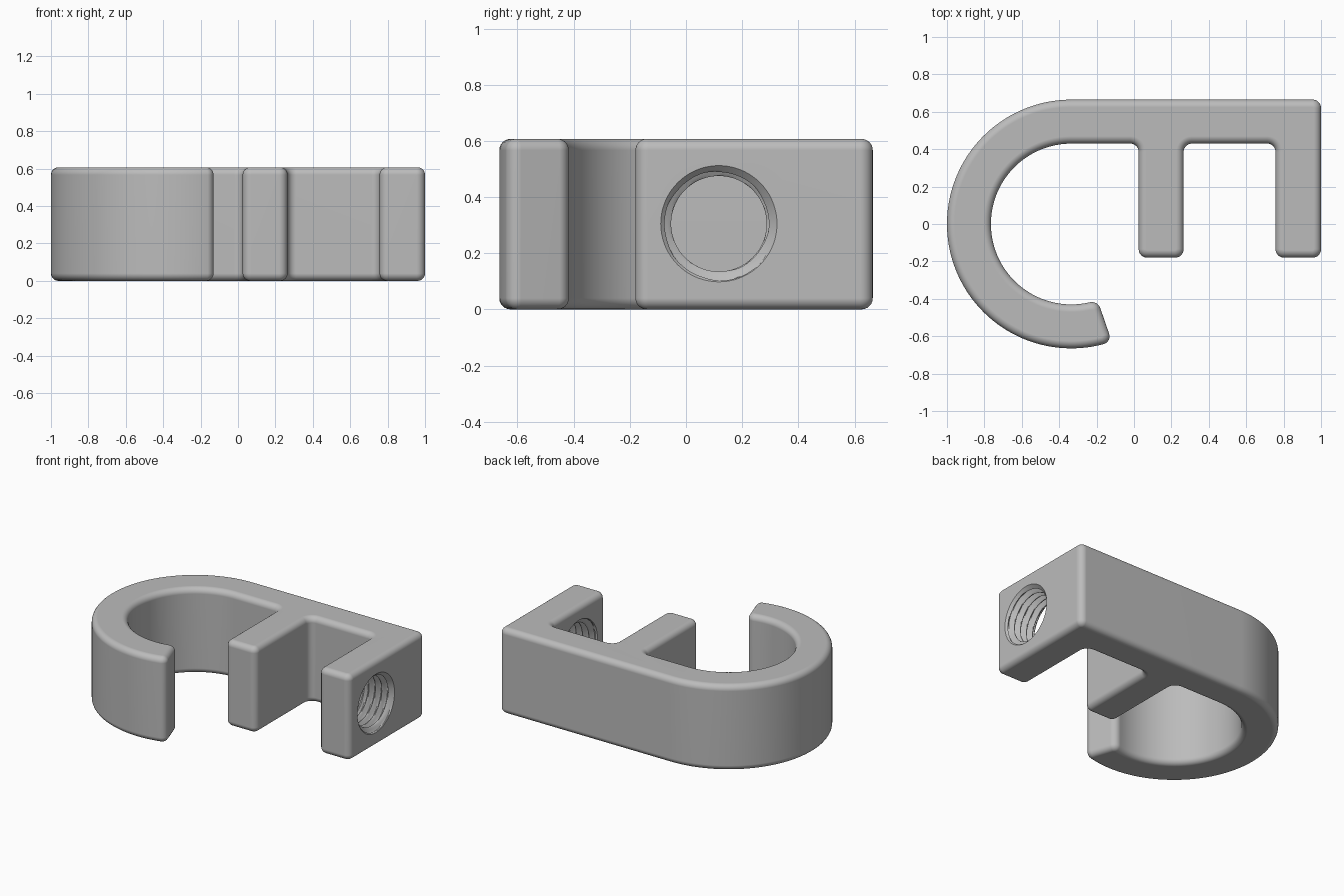
import bpy, bmesh, math
from mathutils import Vector

cube = bpy.data.objects.get("Cube")
if cube:
    bpy.data.objects.remove(cube, do_unlink=True)

HEIGHT, ROUND, FILLET = 0.607, 0.04, 0.045
CENTRE, R_OUT, R_IN = Vector((-0.335, 0)), 0.665, 0.43
END = math.radians(289)                  # angle where the hook stops
HOLE_Y, HOLE_Z, MINOR, MOUTH, PITCH = 0.117, 0.305, 0.17, 0.207, 0.05
PRONG_IN, PRONG_OUT = 0.757, 1.0

grey = bpy.data.materials.new("plain grey")
grey.use_nodes = True
grey.diffuse_color = (0.5, 0.5, 0.5, 1)
bsdf = grey.node_tree.nodes["Principled BSDF"]
bsdf.inputs["Base Color"].default_value = grey.diffuse_color
bsdf.inputs["Roughness"].default_value = 0.6


def polar(r, a):
    return CENTRE + Vector((math.cos(a), math.sin(a))) * r


def arc(r, a, b, n=72):
    return [polar(r, a + (b - a) * i / n) for i in range(n + 1)]


def fillet(c, before, after, n=8):
    """Rounded corner at c, between its two neighbouring points."""
    u = (before - c).normalized() * FILLET
    v = (after - c).normalized() * FILLET
    steps = [math.pi / 2 * i / n for i in range(n + 1)]
    return [c + u * (1 - math.sin(t)) + v * (1 - math.cos(t)) for t in steps]


def make_object(name, bm):
    bmesh.ops.recalc_face_normals(bm, faces=bm.faces[:])
    mesh = bpy.data.meshes.new(name)
    bm.to_mesh(mesh)
    bm.free()
    mesh.materials.append(grey)
    obj = bpy.data.objects.new(name, mesh)
    bpy.context.collection.objects.link(obj)
    return obj


def loft(name, rings):
    """Closed solid through a list of equal rings."""
    bm = bmesh.new()
    rows = [[bm.verts.new(p) for p in ring] for ring in rings]
    n = len(rows[0])
    for a, b in zip(rows, rows[1:]):
        for i in range(n):
            j = (i + 1) % n
            bm.faces.new((a[i], a[j], b[j], b[i]))
    bm.faces.new(rows[0][::-1])
    bm.faces.new(rows[-1])
    return make_object(name, bm)


# Outline: hook, then the two prongs
outer_end = END - FILLET / R_OUT
inner_end = END - FILLET / R_IN
tip_out, tip_in = polar(R_OUT, END), polar(R_IN, END)
outline = arc(R_OUT, math.pi / 2, outer_end)
outline += fillet(tip_out, outline[-1], tip_in)[1:]
inner_arc = arc(R_IN, inner_end, math.pi / 2)
outline += fillet(tip_in, tip_out, inner_arc[0])[:-1] + inner_arc

corners = [Vector(p) for p in (
    (0.025, R_IN), (0.025, -0.18), (0.265, -0.18), (0.265, R_IN),
    (PRONG_IN, R_IN), (PRONG_IN, -0.18), (PRONG_OUT, -0.18), (PRONG_OUT, R_OUT))]
path = [inner_arc[-1]] + corners + [outline[0]]
for before, c, after in zip(path, path[1:], path[2:]):
    outline += fillet(c, before, after)


def inset(points, d):
    """Move the outline inward by d, mitred at each point."""
    result = []
    n = len(points)
    for i, p in enumerate(points):
        e1 = (p - points[i - 1]).normalized()
        e2 = (points[(i + 1) % n] - p).normalized()
        n1, n2 = Vector((-e1.y, e1.x)), Vector((-e2.y, e2.x))
        result.append(p + (n1 + n2) * d / (1 + n1.dot(n2)))
    return result


# Body with rounded rims top and bottom
layers = []
for i in range(7):
    t = math.pi / 2 * i / 6
    layers.append((ROUND * (1 - math.sin(t)), ROUND * (1 - math.cos(t))))
layers += [(d, HEIGHT - z) for d, z in reversed(layers)]
body = loft("hook_body", [[(p.x, p.y, z) for p in inset(outline, d)] for d, z in layers])


# Threaded hole cutter with countersunk mouths
def thread_radius(x, turn):
    t = abs(2 * ((x / PITCH - turn) % 1) - 1)
    wave = MINOR + 0.034 * min(1, max(0, 1.3 * t - 0.15))
    return max(wave, MOUTH - (PRONG_OUT - x), MOUTH - (x - PRONG_IN))


rings = []
for j in range(66):
    x = 0.7213 + j * PITCH / 10
    ring = []
    for i in range(72):
        a = math.tau * i / 72
        r = thread_radius(x, i / 72)
        ring.append((x, HOLE_Y + r * math.cos(a), HOLE_Z + r * math.sin(a)))
    rings.append(ring)
cutter = loft("thread_cutter", rings)
cutter.hide_render = True

bpy.ops.object.select_all(action="DESELECT")
bpy.context.view_layer.objects.active = body
body.select_set(True)
cut = body.modifiers.new("threaded hole", "BOOLEAN")
cut.operation, cut.solver, cut.object = "DIFFERENCE", "EXACT", cutter
bpy.ops.object.modifier_apply(modifier=cut.name)
bpy.data.objects.remove(cutter, do_unlink=True)

bpy.ops.object.shade_smooth_by_angle(angle=math.radians(30))
weighted = body.modifiers.new("even shading", "WEIGHTED_NORMAL")
weighted.keep_sharp = True
